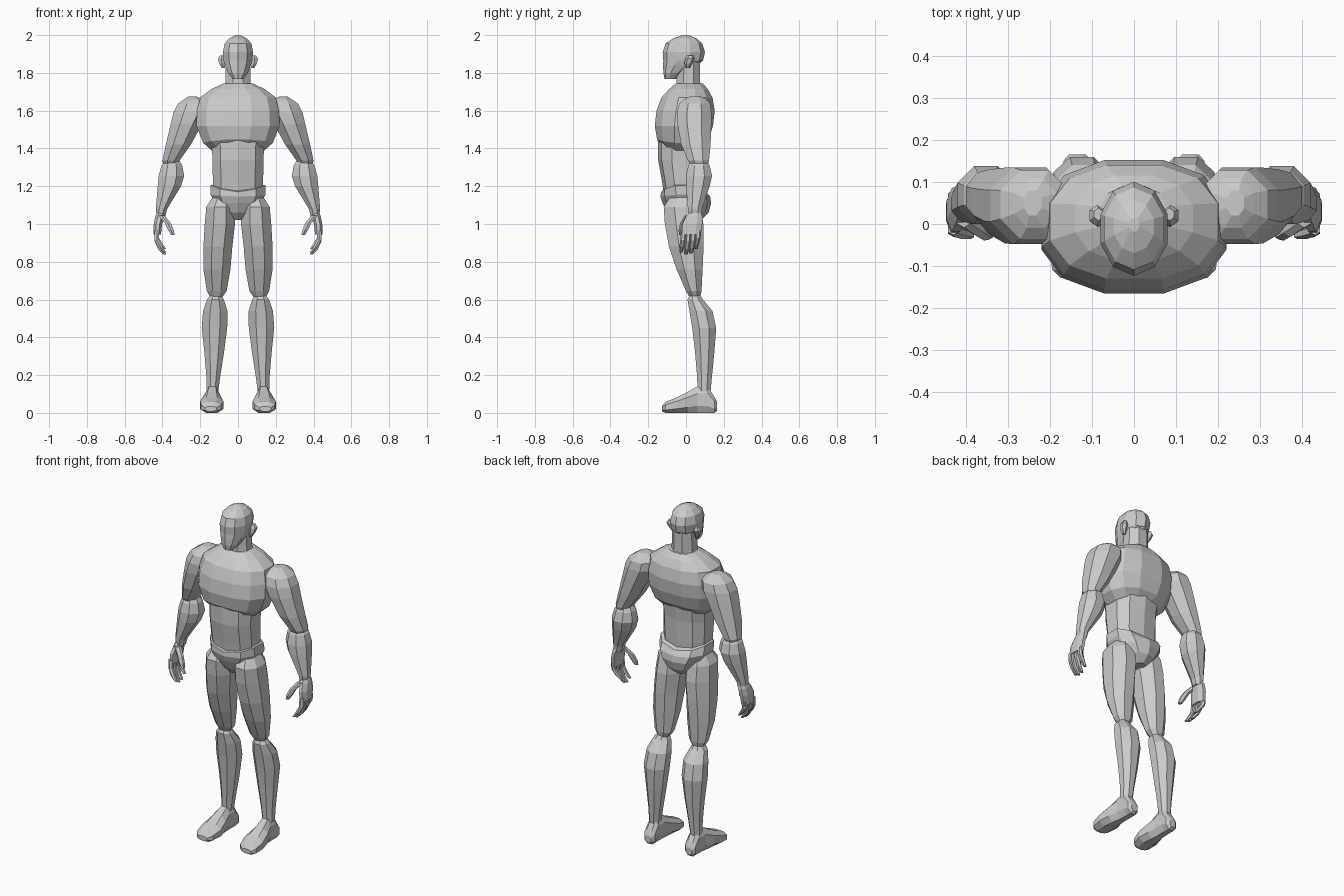
import bpy, bmesh
from math import cos, sin, pi, copysign


def loft(name, rings, n=8, p=1.0, axis='Z', mirror=False):
    """Skin rings (t, a0, a1, b0, b1[, side lift]) stacked along an axis."""
    bm = bmesh.new()
    loops = []
    k = cos(pi / n) ** p
    for r in rings:
        t, a0, a1, b0, b1 = r[:5]
        lift = r[5] if len(r) > 5 else 0
        loop = []
        for i in range(n):
            w = 2 * pi * (i + 0.5) / n
            c = copysign(abs(cos(w)) ** p, cos(w)) / k
            s = copysign(abs(sin(w)) ** p, sin(w)) / k
            a = (a0 + a1) / 2 + c * (a1 - a0) / 2
            b = (b0 + b1) / 2 + s * (b1 - b0) / 2
            h = t + lift * c * c
            loop.append(bm.verts.new((a, b, h) if axis == 'Z' else (a, h, b)))
        loops.append(loop)
    for lo, hi in zip(loops, loops[1:]):
        for i in range(n):
            j = (i + 1) % n
            bm.faces.new((lo[i], lo[j], hi[j], hi[i]))
    bm.faces.new(loops[0])
    bm.faces.new(loops[-1])
    bmesh.ops.recalc_face_normals(bm, faces=bm.faces)
    me = bpy.data.meshes.new(name)
    bm.to_mesh(me)
    bm.free()
    ob = bpy.data.objects.new(name, me)
    bpy.context.collection.objects.link(ob)
    if mirror:
        m = ob.modifiers.new("mirror", 'MIRROR')
        m.use_mirror_merge = False
    return ob


def centred(name, rows, **kw):
    """Loft symmetric about x = 0 from rows (z, half width, y0, y1[, lift])."""
    return loft(name, [(r[0], -r[1], r[1], *r[2:]) for r in rows], **kw)


# Head and neck
centred("head", [
    (1.768, .028, -.112, -.05), (1.80, .052, -.117, -.01),
    (1.84, .068, -.117, .055), (1.865, .076, -.115, .085),
    (1.91, .08, -.118, .095), (1.955, .071, -.104, .082),
    (1.982, .047, -.066, .053), (2.0, .012, -.018, .014)], n=10)
centred("neck", [(1.68, .08, -.06, .09), (1.75, .067, -.05, .075),
                 (1.86, .064, -.045, .075)])
loft("ear", [(1.825, .07, .085, .0, .018), (1.85, .07, .1, -.005, .03),
             (1.875, .07, .106, -.002, .042), (1.893, .074, .095, .01, .036)],
     n=6, mirror=True)

# Torso
centred("chest", [
    (1.42, .14, -.125, .09, -.03), (1.45, .185, -.153, .12, -.02),
    (1.52, .22, -.165, .143), (1.60, .217, -.156, .152),
    (1.67, .2, -.13, .14), (1.715, .14, -.088, .115),
    (1.743, .08, -.055, .09)], n=12, p=.85)
centred("abdomen", [(1.13, .125, -.11, .075), (1.22, .133, -.122, .08),
                    (1.34, .135, -.143, .085), (1.46, .14, -.145, .1)],
        n=10, p=.8)
centred("pelvis", [
    (1.02, .035, -.06, .075), (1.06, .082, -.095, .115),
    (1.11, .12, -.118, .128), (1.145, .145, -.13, .122, .01),
    (1.17, .145, -.127, .1, .035), (1.178, .12, -.11, .08, .03)],
    n=10, p=.85)

# Arms, with the shoulder reaching over the back of the chest
loft("upper_arm", [
    (1.30, .325, .39, .035, .11), (1.335, .31, .4, .01, .122),
    (1.42, .25, .382, -.025, .13), (1.53, .19, .356, -.046, .134),
    (1.59, .155, .342, -.048, .135), (1.637, .155, .318, -.036, .128),
    (1.66, .185, .285, -.01, .108), (1.675, .22, .262, .02, .08)],
    mirror=True)
loft("forearm", [
    (1.04, .385, .43, .015, .08), (1.08, .375, .435, .01, .085),
    (1.20, .302, .425, .0, .125), (1.255, .285, .42, -.0, .138),
    (1.31, .295, .405, .012, .125), (1.335, .31, .385, .025, .11)],
    mirror=True)

# Hands: palm, four fingers and a thumb
loft("palm", [(.945, .408, .447, -.022, .078), (1.0, .402, .446, -.018, .086),
              (1.04, .392, .438, .0, .088), (1.065, .388, .43, .02, .078)],
     mirror=True)


def digit(name, path, r):
    loft(name, [(z, x - r * f, x + r * f, y - r * f, y + r * f)
                for (x, y, z), f in zip(path, (1, 1, .95, .6))],
         n=6, mirror=True)


for i, drop in enumerate((.012, 0, .005, .03)):
    y = -.012 + .026 * i
    digit("finger", [(.43, y, .965), (.43, y - .004, .91 + drop / 2),
                     (.41, y - .01, .865 + drop),
                     (.388, y - .015, .838 + drop)], .0125)
digit("thumb", [(.405, .01, 1.045), (.372, -.012, 1.005),
                (.356, -.022, .97), (.345, -.026, .943)], .016)

# Legs
loft("thigh", [
    (.61, .085, .145, .02, .075), (.645, .06, .165, .0, .082),
    (.76, .04, .183, -.05, .088), (.88, .03, .183, -.09, .093),
    (1.0, .016, .176, -.112, .092), (1.09, .02, .168, -.118, .075),
    (1.15, .04, .13, -.08, .05)], mirror=True)
loft("shin", [
    (.11, .105, .165, .062, .13), (.20, .093, .168, .058, .138),
    (.32, .074, .178, .048, .15), (.45, .057, .192, .033, .16),
    (.54, .056, .185, .018, .14), (.60, .075, .165, .008, .09),
    (.625, .09, .145, .02, .075)], mirror=True)

# Feet, lofted from toe to heel
loft("foot", [
    (-.128, .115, .175, .008, .035), (-.108, .09, .195, .0, .058),
    (-.05, .077, .2, .0, .082), (.01, .088, .188, .0, .112),
    (.06, .098, .172, .0, .14), (.115, .1, .168, .0, .142),
    (.15, .1, .168, .0, .085), (.165, .115, .155, .012, .055)],
    p=.85, axis='Y', mirror=True)
